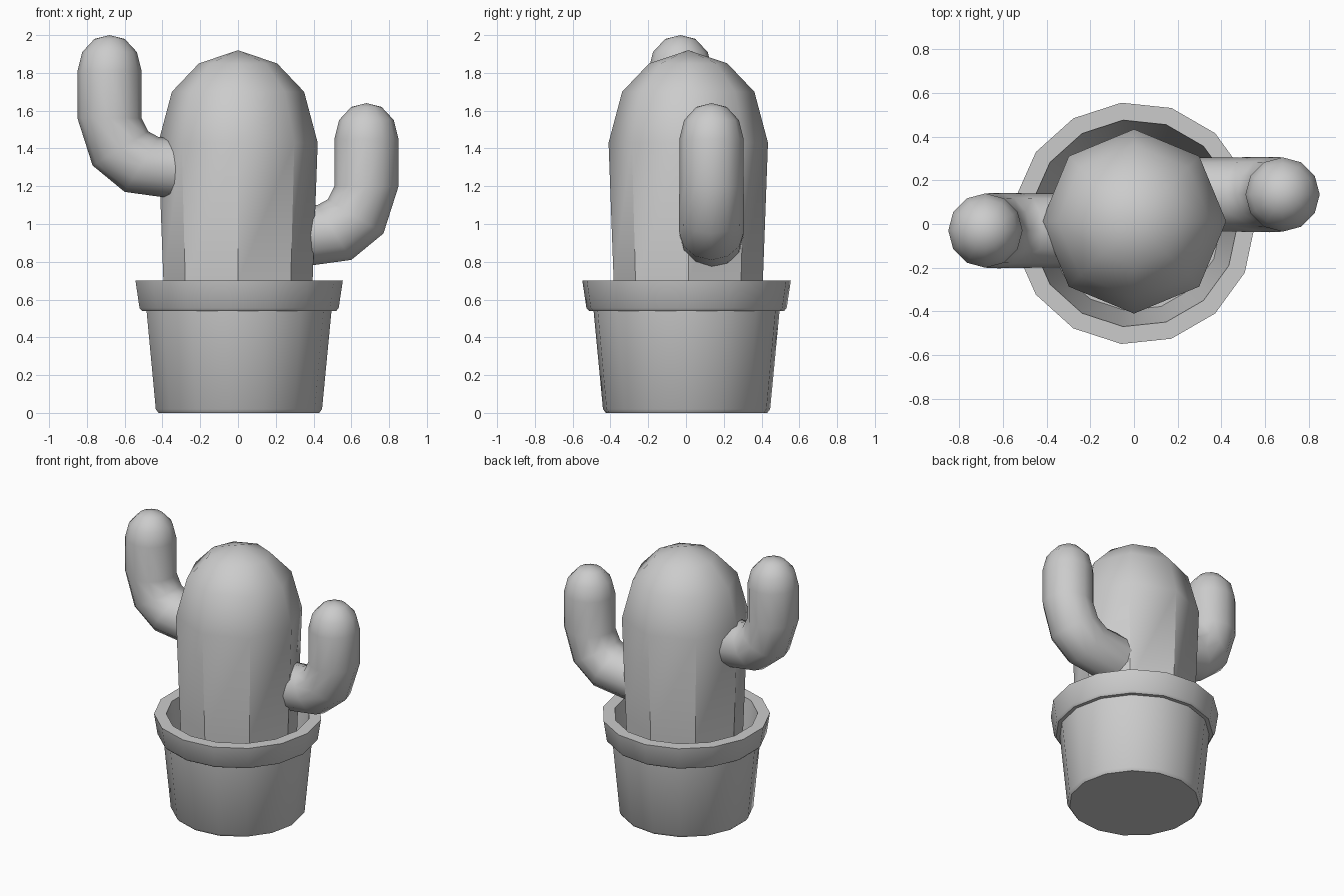
import bpy
import bmesh
import math
from mathutils import Vector

cube = bpy.data.objects.get("Cube")
if cube:
    bpy.data.objects.remove(cube, do_unlink=True)

grey = bpy.data.materials.new("plain grey")
grey.use_nodes = True
grey.diffuse_color = (0.6, 0.6, 0.6, 1)
grey.node_tree.nodes["Principled BSDF"].inputs["Base Color"].default_value = (0.6, 0.6, 0.6, 1)


def skin(name, rings, smooth_angle):
    """Bridge a list of rings into a closed body; a one-point ring is a tip."""
    bm = bmesh.new()
    loops = [[bm.verts.new(p) for p in ring] for ring in rings]
    for a, b in zip(loops, loops[1:]):
        n = len(a)
        for i in range(n):
            j = (i + 1) % n
            if len(b) == 1:
                bm.faces.new((a[i], a[j], b[0]))
            else:
                bm.faces.new((a[i], a[j], b[j], b[i]))
    for end in (loops[0], loops[-1]):
        if len(end) > 1:
            bm.faces.new(end)
    bmesh.ops.recalc_face_normals(bm, faces=bm.faces)
    mesh = bpy.data.meshes.new(name)
    bm.to_mesh(mesh)
    bm.free()
    mesh.materials.append(grey)
    obj = bpy.data.objects.new(name, mesh)
    bpy.context.collection.objects.link(obj)
    bpy.ops.object.select_all(action='DESELECT')
    obj.select_set(True)
    bpy.context.view_layer.objects.active = obj
    bpy.ops.object.shade_smooth_by_angle(angle=math.radians(smooth_angle))
    return obj


def lathe(profile, sides, y):
    """Turn (radius, height) points into rings around a vertical axis."""
    rings = []
    for r, z in profile:
        count = sides if r > 0 else 1
        rings.append([(r * math.cos(math.tau * i / sides),
                       y + r * math.sin(math.tau * i / sides), z) for i in range(count)])
    return rings


# Pot: chamfered foot, tapered wall, overhanging rim and hollow inside
pot = [(0.43, 0), (0.445, 0.02), (0.495, 0.54), (0.52, 0.54), (0.533, 0.555),
       (0.555, 0.70), (0.475, 0.70), (0.40, 0.06)]
skin("pot", lathe(pot, 15, 0.003), 35)

# Cactus body: eight flat sides under a rounded top
body = [(0.37, 0.06), (0.395, 0.70), (0.422, 1.43), (0.35, 1.70), (0.207, 1.85), (0, 1.92)]
skin("cactus_body", lathe(body, 8, 0.012), 44.4)

# Arm: inner and outer bend points as (x, z) pairs, from the root to the tip
ARM = [((0.20, 1.09), (0.20, 0.755)), ((0.42, 1.10), (0.60, 0.81)),
       ((0.475, 1.13), (0.77, 0.95)), ((0.51, 1.20), (0.85, 1.20)),
       ((0.51, 1.45), (0.85, 1.45)), ((0.535, 1.55), (0.825, 1.55)),
       ((0.60, 1.62), (0.76, 1.62))]


def arm(name, side, y, lift, sides=12):
    rings = []
    for inner, outer in ARM:
        a = Vector((side * inner[0], y, inner[1] + lift))
        b = Vector((side * outer[0], y, outer[1] + lift))
        centre, half = (a + b) / 2, (b - a) / 2
        across = Vector((0, half.length, 0))
        rings.append([centre + half * math.cos(math.tau * i / sides)
                      + across * math.sin(math.tau * i / sides) for i in range(sides)])
    rings.append([(side * 0.68, y, 1.64 + lift)])
    skin(name, rings, 60)


arm("left_arm", 1, 0.135, 0)
arm("right_arm", -1, -0.03, 0.36)
